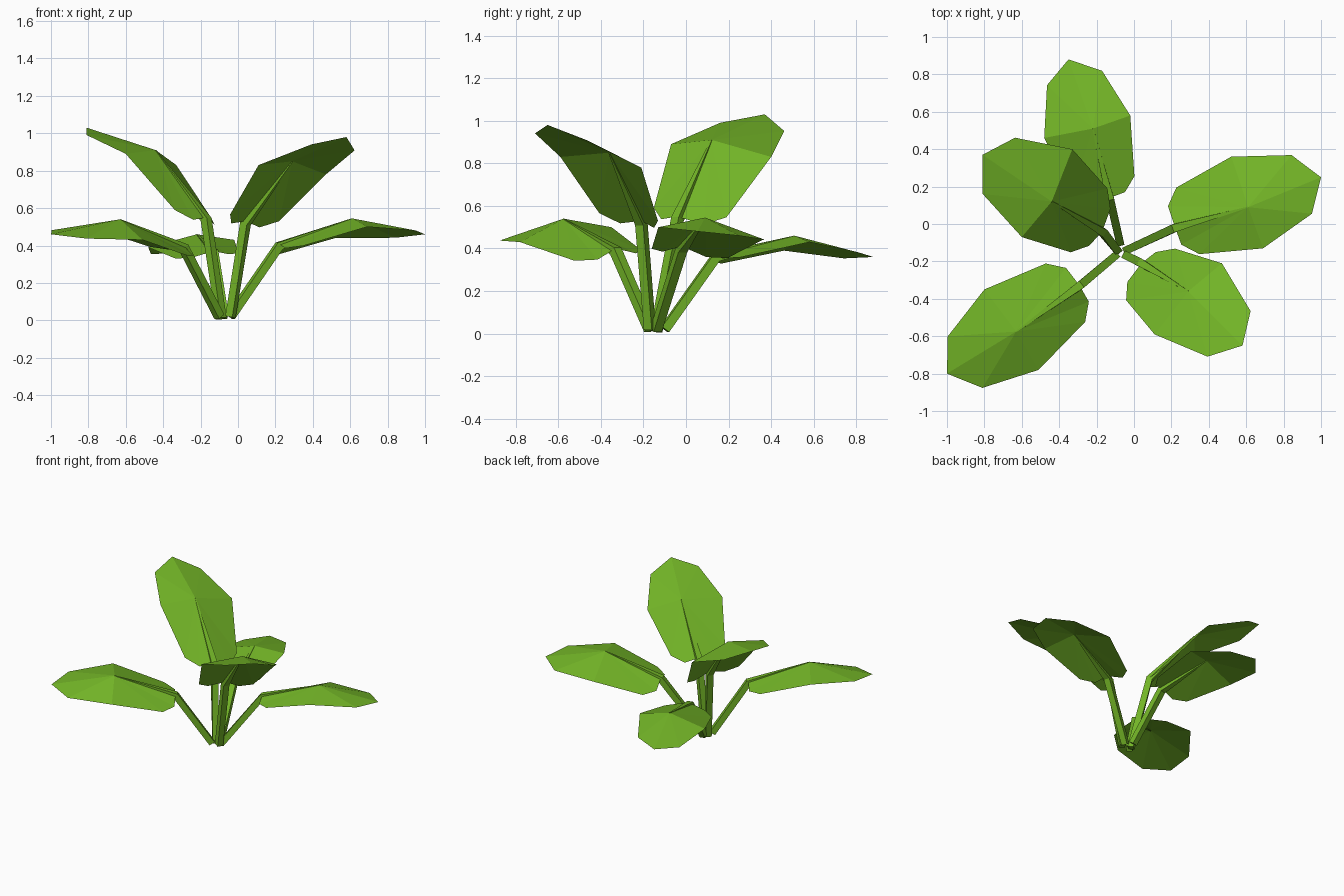
import bpy, bmesh
from mathutils import Vector

if "Cube" in bpy.data.objects:
    bpy.data.objects.remove(bpy.data.objects["Cube"])

green = bpy.data.materials.new("leaf_green")
green.diffuse_color = (0.17, 0.46, 0.02, 1)
green.use_nodes = True
green.node_tree.nodes["Principled BSDF"].inputs["Base Color"].default_value = green.diffuse_color

# Leaf outline, right half from joint to side of tip: along, across, up
# (fractions of the leaf's own length, width and ridge height)
HALF = [(0.0, 0.21, -0.5), (0.09, 0.363, -0.5), (None, 0.5, 0), (0.867, 0.32, 0.1)]

# Each leaf: stem base, joint, tip, left side, right side, ridge peak
LEAVES = {
    "right": [(-.04, -.14, .02), (.22, -.02, .41), (1, .25, .46),
              (.52, .36, .44), (.69, -.13, .50), (.61, .09, .545)],
    "front_right": [(-.04, -.17, .02), (.04, -.21, .53), (.58, -.65, .98),
                    (.47, -.21, .78), (.11, -.59, .83), (.29, -.36, .85)],
    "front_left": [(-.10, -.17, .02), (-.29, -.33, .40), (-1, -.80, .46),
                   (-.51, -.78, .43), (-.80, -.35, .50), (-.63, -.575, .54)],
    "back_left": [(-.09, -.14, .01), (-.17, -.04, .55), (-.81, .37, 1.03),
                  (-.60, -.07, .89), (-.33, .40, .83), (-.44, .12, .91)],
    "back": [(-.075, -.10, .02), (-.13, .14, .37), (-.35, .88, .36),
             (-.48, .46, .39), (-.02, .58, .43), (-.22, .51, .46)],
}


def finish(bm, name):
    mesh = bpy.data.meshes.new(name)
    bm.to_mesh(mesh)
    bm.free()
    mesh.materials.append(green)
    obj = bpy.data.objects.new(name, mesh)
    bpy.context.collection.objects.link(obj)


def make_blade(name, joint, tip, left, right, peak):
    """Faceted leaf blade: a fan from the ridge peak to the outline."""
    length, width = tip - joint, left - right
    ridge = peak - (left + right) / 2

    def side(sign, corner):
        pts = []
        for a, b, c in HALF:
            if a is None:
                pts.append(corner)
            else:
                pts.append(joint + length * a + width * b * sign + ridge * c)
        return pts

    outline = [joint] + side(-1, right) + [tip] + side(1, left)[::-1]
    bm = bmesh.new()
    centre = bm.verts.new(peak)
    ring = [bm.verts.new(p) for p in outline]
    for i, v in enumerate(ring):
        bm.faces.new((centre, v, ring[(i + 1) % len(ring)]))
    finish(bm, name)


def make_stem(name, base, joint, peak):
    """Square stem that bends at the joint and tapers along the midrib."""
    drop = Vector((0, 0, -0.012))
    path = [base, joint + drop, peak + drop * 0.2]
    dirs = [path[1] - path[0], path[2] - path[0], path[2] - path[1]]
    bm = bmesh.new()
    rings = []
    for p, d, r in zip(path, dirs, (0.021, 0.022, 0.003)):
        d = d.normalized()
        across = d.cross(Vector((0, 0, 1))).normalized()
        up = across.cross(d)
        rings.append([bm.verts.new(p + (across * s + up * t) * r)
                      for s, t in ((1, 1), (-1, 1), (-1, -1), (1, -1))])
    for lo, hi in zip(rings, rings[1:]):
        for i in range(4):
            j = (i + 1) % 4
            bm.faces.new((lo[i], lo[j], hi[j], hi[i]))
    bm.faces.new(rings[0])
    bm.faces.new(rings[-1])
    bmesh.ops.recalc_face_normals(bm, faces=bm.faces)
    finish(bm, name)


for key, pts in LEAVES.items():
    base, joint, tip, left, right, peak = map(Vector, pts)
    make_blade(key + "_leaf", joint, tip, left, right, peak)
    make_stem(key + "_stem", base, joint, peak)
